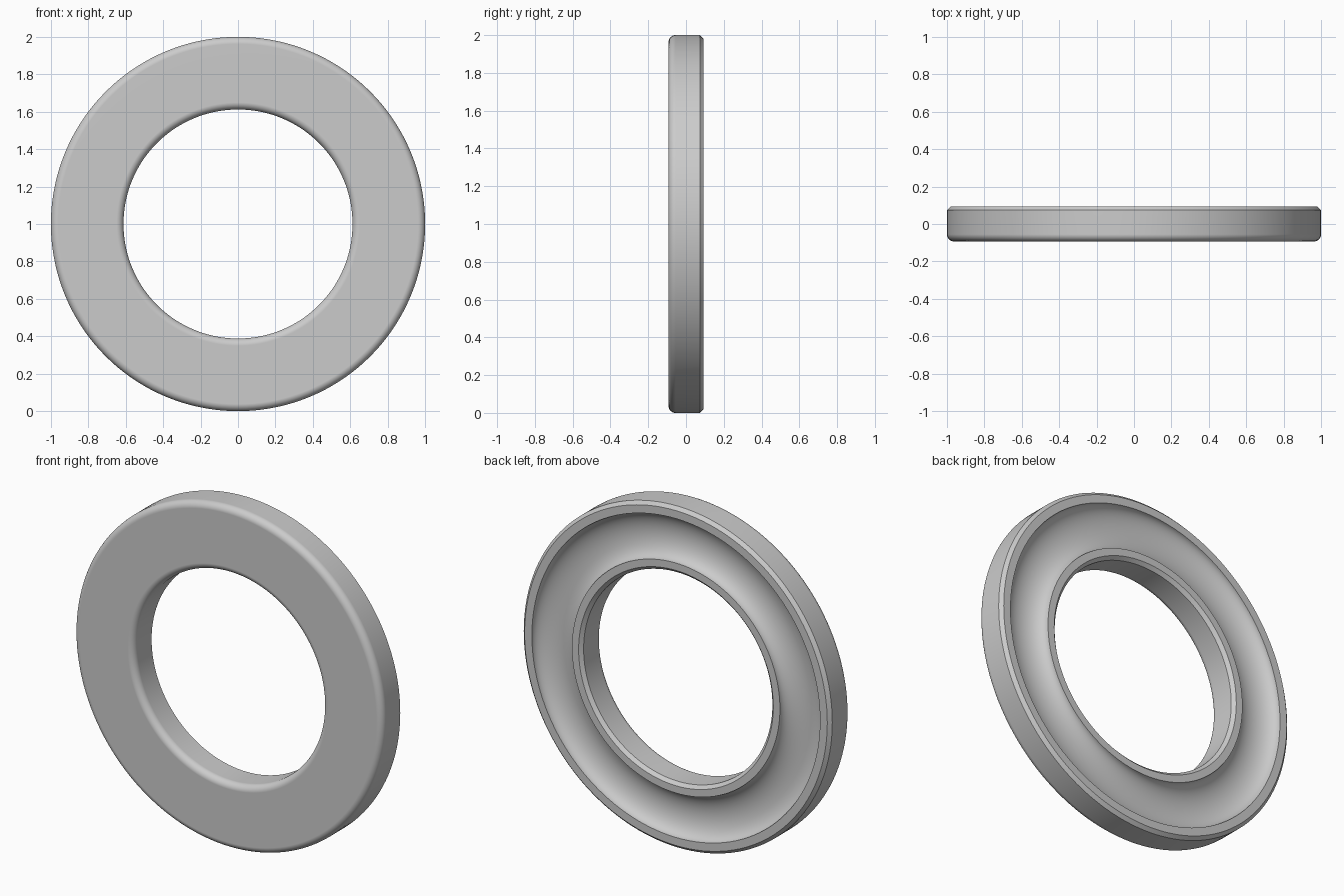
import bpy
import bmesh
from math import cos, sin, pi, radians

if "Cube" in bpy.data.objects:
    bpy.data.objects.remove(bpy.data.objects["Cube"])

OUTER, INNER = 1.0, 0.612      # ring radii
HALF = 0.093                   # half thickness
FILLET, CHAMFER = 0.038, 0.019
GROOVE_OUT, GROOVE_IN, DEPTH = 0.934, 0.674, 0.075
SEGMENTS = 144


def arc(cx, cy, rx, ry, start, end, steps):
    """Points (radius, y) along part of an ellipse, angles in degrees."""
    angles = [radians(start + (end - start) * i / steps) for i in range(steps + 1)]
    return [(cx + rx * cos(a), cy + ry * sin(a)) for a in angles]


# Cross-section: rounded front edges, chamfered back edges, hollow back groove
profile = arc(INNER + FILLET, FILLET - HALF, FILLET, FILLET, 180, 270, 8)
profile += arc(OUTER - FILLET, FILLET - HALF, FILLET, FILLET, 270, 360, 8)
profile += [(OUTER, HALF - CHAMFER), (OUTER - CHAMFER, HALF)]
profile += arc((GROOVE_OUT + GROOVE_IN) / 2, HALF,
               (GROOVE_OUT - GROOVE_IN) / 2, DEPTH, 0, -180, 28)
profile += [(INNER + CHAMFER, HALF), (INNER, HALF - CHAMFER)]

# Revolve the cross-section around the y axis
bm = bmesh.new()
verts = [bm.verts.new((r, y, 1)) for r, y in profile]
edges = [bm.edges.new((v, verts[(i + 1) % len(verts)])) for i, v in enumerate(verts)]
bmesh.ops.spin(bm, geom=verts + edges, cent=(0, 0, 1), axis=(0, 1, 0),
               angle=2 * pi, steps=SEGMENTS, use_merge=False)
bmesh.ops.remove_doubles(bm, verts=bm.verts, dist=0.0001)
bmesh.ops.recalc_face_normals(bm, faces=bm.faces)
mesh = bpy.data.meshes.new("grooved_ring")
bm.to_mesh(mesh)
bm.free()

ring = bpy.data.objects.new("grooved_ring", mesh)
bpy.context.collection.objects.link(ring)

# Plain grey material
grey = bpy.data.materials.new("plain_grey")
grey.use_nodes = True
colour = (0.6, 0.6, 0.6, 1)
grey.diffuse_color = colour
grey.node_tree.nodes["Principled BSDF"].inputs["Base Color"].default_value = colour
mesh.materials.append(grey)

# Smooth curves, crisp lips and chamfers, evenly shaded flat front
bpy.ops.object.select_all(action="DESELECT")
ring.select_set(True)
bpy.context.view_layer.objects.active = ring
bpy.ops.object.shade_smooth_by_angle(angle=radians(30))
weighted = ring.modifiers.new("even_shading", "WEIGHTED_NORMAL")
weighted.keep_sharp = True
